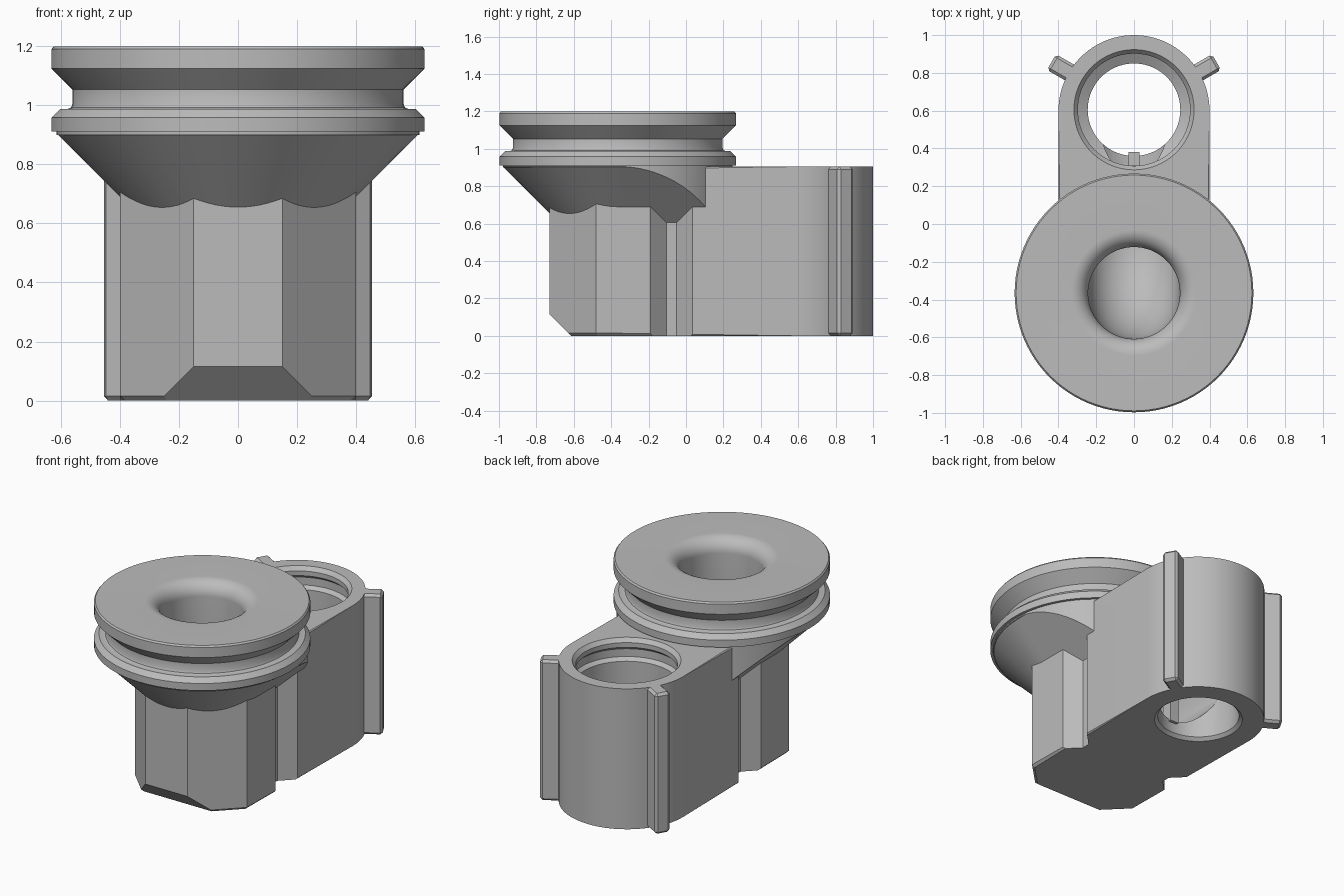
import bpy, bmesh
from math import sin, cos, pi, radians
from mathutils import Vector, Matrix

if "Cube" in bpy.data.objects:
    bpy.data.objects.remove(bpy.data.objects["Cube"])

grey = bpy.data.materials.new("plain grey")
grey.use_nodes = True
grey.diffuse_color = (0.5, 0.5, 0.5, 1)
grey.node_tree.nodes["Principled BSDF"].inputs["Base Color"].default_value = (0.5, 0.5, 0.5, 1)

FLANGE_Y, SOCKET_Y, TOP = -0.365, 0.6, 0.905


def finish(bm, name):
    bmesh.ops.recalc_face_normals(bm, faces=bm.faces[:])
    mesh = bpy.data.meshes.new(name)
    bm.to_mesh(mesh)
    bm.free()
    ob = bpy.data.objects.new(name, mesh)
    bpy.context.collection.objects.link(ob)
    mesh.materials.append(grey)
    return ob


def loft(rings, closed=False):
    """Skin a list of equal rings; cap the ends unless closed."""
    bm = bmesh.new()
    vs = [[bm.verts.new(p) for p in ring] for ring in rings]
    n = len(vs[0])
    pairs = list(zip(vs, vs[1:]))
    if closed:
        pairs.append((vs[-1], vs[0]))
    else:
        bm.faces.new(vs[0])
        bm.faces.new(vs[-1])
    for a, b in pairs:
        for i in range(n):
            j = (i + 1) % n
            bm.faces.new((a[i], a[j], b[j], b[i]))
    return bm


def circle(r, y, z, n=96):
    return [Vector((r * cos(2 * pi * i / n), y + r * sin(2 * pi * i / n), z)) for i in range(n)]


def lathe(profile, y, closed=False):
    return loft([circle(r, y, z) for r, z in profile], closed)


def boolean(ob, cutter, operation="DIFFERENCE"):
    mod = ob.modifiers.new("cut", "BOOLEAN")
    mod.operation, mod.object, mod.solver = operation, cutter, "EXACT"
    bpy.context.view_layer.objects.active = ob
    bpy.ops.object.modifier_apply(modifier=mod.name)


def smooth(ob):
    bpy.ops.object.select_all(action="DESELECT")
    ob.select_set(True)
    bpy.context.view_layer.objects.active = ob
    bpy.ops.object.shade_smooth_by_angle(angle=radians(25))


def bevel_ends(bm, heights, size):
    edges = [e for e in bm.edges
             if any(all(abs(v.co.z - h) < 1e-4 for v in e.verts) for h in heights)]
    bmesh.ops.bevel(bm, geom=edges, offset=size, segments=1, affect="EDGES", profile=0.5)


# Body: faceted front, straight sides, round back
arc = [(0.4 * cos(pi * i / 48), SOCKET_Y + 0.4 * sin(pi * i / 48)) for i in range(49)]
outline = [(-0.4, -0.48), (-0.15, -0.73), (0.15, -0.73), (0.4, -0.48)] + arc
bm = loft([[Vector((x, y, z)) for x, y in outline] for z in (0, TOP)])
bevel_ends(bm, (0, TOP), 0.016)
cut = bmesh.ops.bisect_plane(bm, geom=bm.verts[:] + bm.edges[:] + bm.faces[:],
                             plane_co=(0, -0.615, 0), plane_no=(0, -1, -1), clear_outer=True)
edges = [g for g in cut["geom_cut"] if isinstance(g, bmesh.types.BMEdge)]
bmesh.ops.contextual_create(bm, geom=edges)
body = finish(bm, "body")

# Tapered notches in both sides
cutters = []
for s in (-1, 1):
    rings = []
    for x, grow in ((0.315, 0), (0.42, 0.105)):
        y0, y1, z1 = -0.105 - grow, -0.05 + grow, 0.605 + grow
        rings.append([Vector((s * x, y, z)) for y, z in
                      ((y0, -0.2), (y1, -0.2), (y1, z1), (y0, z1))])
    notch = finish(loft(rings), "notch_cutter")
    boolean(body, notch)
    cutters.append(notch)

# Cone under the flange, drawn backwards and trimmed round
bm = bmesh.new()
for y in (FLANGE_Y, FLANGE_Y + 0.8):
    for r, z in ((0.31, 0.6), (0.615, TOP)):
        for p in circle(r, y, z):
            bm.verts.new(p)
hull = bmesh.ops.convex_hull(bm, input=bm.verts[:])
bmesh.ops.delete(bm, geom=list({g for g in hull["geom_interior"]
                                if isinstance(g, bmesh.types.BMVert)}), context="VERTS")
bmesh.ops.dissolve_limit(bm, angle_limit=0.002, verts=bm.verts[:], edges=bm.edges[:])
cone = finish(bm, "flange_cone")
trim = finish(lathe([(0.616, 0.4), (0.616, 1.1)], FLANGE_Y), "trim_cutter")
boolean(cone, trim, "INTERSECT")
cutters.append(trim)

# Elbow passage from the flange to the socket
R, BEND, LOW = 0.243, 0.3, 0.34
path = [(FLANGE_Y, 1.3, 0)]
path += [(FLANGE_Y + BEND * (1 - cos(a)), LOW + BEND * (1 - sin(a)), a)
         for a in (pi / 2 * i / 16 for i in range(17))]
path.append((SOCKET_Y - 0.01, LOW, pi / 2))
rings = [[Vector((R * cos(t), y + R * sin(t) * cos(a), z + R * sin(t) * sin(a)))
          for t in (2 * pi * i / 64 for i in range(64))] for y, z, a in path]
passage = finish(loft(rings), "passage_cutter")

# Stepped bore of the socket
bore = finish(lathe([(0.29, -0.025), (0.245, 0.02), (0.245, 0.52), (0.297, 0.55),
                     (0.297, 0.76), (0.32, 0.78), (0.32, 0.83), (0.297, 0.85),
                     (0.297, 0.88), (0.335, 0.925)], SOCKET_Y + 0.005), "bore_cutter")
boolean(body, passage)
boolean(body, bore)
boolean(cone, passage)
cutters += [passage, bore]

# Grooved flange with a rounded mouth
mouth = [(R + 0.09 * (1 - cos(a)), 1.11 + 0.09 * sin(a))
         for a in (pi / 2 * i / 12 for i in range(13))]
rim = [(0.624, 1.2), (0.632, 1.19), (0.632, 1.125), (0.56, 1.053), (0.56, 1.005),
       (0.566, 0.992), (0.58, 0.987), (0.603, 0.987), (0.632, 0.958), (0.632, 0.912),
       (0.614, 0.912), (0.614, 0.9), (R, 0.9)]
flange = finish(lathe(mouth + rim, FLANGE_Y, True), "flange")


def block(name, size, centre, angle=0, bevel=0.0):
    bm = bmesh.new()
    bmesh.ops.create_cube(bm, size=1)
    bmesh.ops.scale(bm, vec=size, verts=bm.verts[:])
    if bevel:
        bmesh.ops.bevel(bm, geom=bm.edges[:], offset=bevel, segments=1,
                        affect="EDGES", profile=0.5)
    bm.transform(Matrix.Translation(centre) @ Matrix.Rotation(angle, 4, "Z"))
    return finish(bm, name)


# Locating ribs on the round back
for side, angle in (("left", radians(30)), ("right", radians(150))):
    centre = (0.437 * cos(angle), SOCKET_Y + 0.005 + 0.437 * sin(angle), TOP / 2)
    block(side + "_rib", (0.135, 0.096, TOP), centre, angle, 0.015)

# Thin post standing in the passage mouth
block("passage_post", (0.06, 0.07, 0.52), (0, 0.345, 0.345))

for c in cutters:
    bpy.data.objects.remove(c)
for ob in (body, cone, flange):
    smooth(ob)
